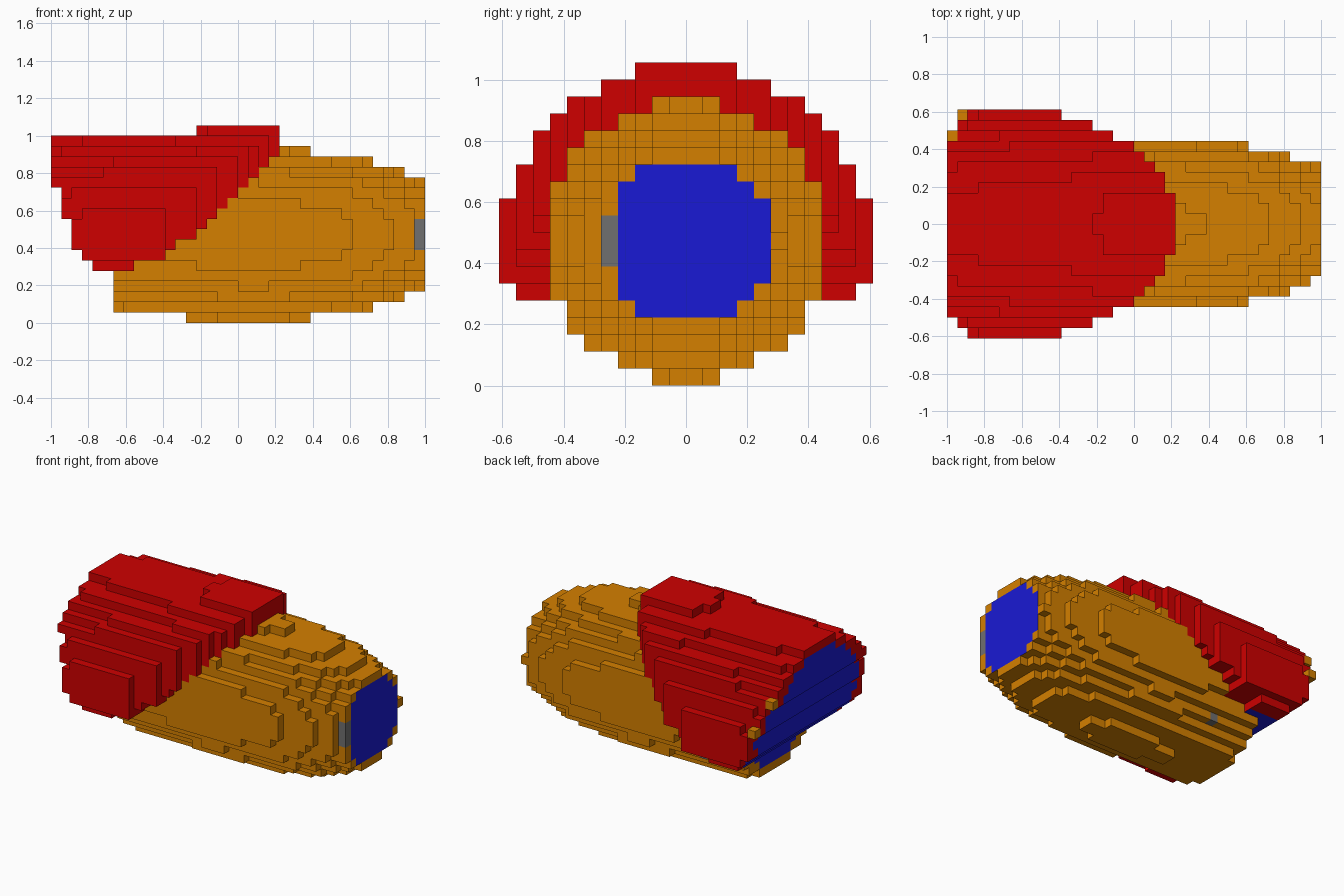
import bpy, bmesh
from math import hypot

cube = bpy.data.objects.get("Cube")
if cube:
    bpy.data.objects.remove(cube)

U = 1 / 18                      # block size
NX, NY, NZ = 36, 22, 19
MID = 0.472                     # height of the body axis


def material(name, rgb):
    m = bpy.data.materials.new(name)
    m.use_nodes = True
    m.diffuse_color = (*rgb, 1)
    m.node_tree.nodes["Principled BSDF"].inputs["Base Color"].default_value = (*rgb, 1)
    return m


MATS = [material("orange", (0.66, 0.215, 0)),
        material("red", (0.62, 0, 0)),
        material("blue", (0.01, 0.01, 0.66)),
        material("gray", (0.16, 0.16, 0.16))]
ORANGE, RED, BLUE, GRAY = range(4)


def lerp(points, t):
    """Value at t on a polyline of (t, value) points."""
    if t <= points[0][0]:
        return points[0][1]
    for (t0, v0), (t1, v1) in zip(points, points[1:]):
        if t <= t1:
            return v0 + (v1 - v0) * (t - t0) / (t1 - t0)
    return points[-1][1]


# Hood half width and half height along x, and its front edge by |y|
HOOD_WIDTH = [(-1, .56), (-.86, .59), (-.8, .605)]
HOOD_HEIGHT = [(-1, .512), (-.92, .524), (-.6, .541), (-.2, .554), (-.16, .579)]
HOOD_FRONT = [(.139, .22), (.194, .165), (.25, .165), (.306, .11), (.361, .055),
              (.417, 0), (.472, -.11), (.528, -.22), (.583, -.4)]
# Slanted wide end, by height
BACK_CUT = [(.25, -.667), (.306, -.78), (.361, -.833), (.4, -.889), (.53, -.889),
            (.58, -.944), (.69, -.944), (.75, -1)]


def center(i, j, k):
    return (i + .5) * U - 1, (j + .5 - NY / 2) * U, (k + .5) * U


def body_radius(x):
    return .456 - .16 * x ** 3 if x > 0 else .456 + .036 * x


def hood_distance(x, y, z):
    return hypot(y / lerp(HOOD_WIDTH, x), (z - MID) / lerp(HOOD_HEIGHT, x))


def in_hood(x, y, z):
    dip = .16 if z < .33 else .06 if z < .45 else 0
    front = min(z - .70 - dip, lerp(HOOD_FRONT, abs(y)))
    return z > .28 and x < front and hood_distance(x, y, z) < 1


# Sort the blocks into the body and the hood
body, hood = {}, {}
for i in range(NX):
    for j in range(NY):
        for k in range(NZ):
            x, y, z = center(i, j, k)
            if x < lerp(BACK_CUT, z):
                continue
            if in_hood(x, y, z):
                hood[i, j, k] = RED
            elif hypot(y, z - MID) < body_radius(x):
                body[i, j, k] = ORANGE

# Gray blocks on the rim of the narrow end and low on the back side
for k in range(7, 10):
    body[NX - 1, 6, k] = GRAY
    body.pop((NX - 1, 5, k), None)
body[11, 16, 3] = GRAY

# Loose orange blocks on the rim of the wide end
for block in ((0, 19, 13), (1, 21, 10)):
    hood.pop(block, None)
    body[block] = ORANGE

filled = set(body) | set(hood)


def face_color(block, axis, sign, base):
    """Blue caps inside the rim at both ends."""
    x, y, z = center(*block)
    r = hypot(y, z - MID)
    if base == GRAY:
        return base
    if axis == 0 and sign > 0 and block[0] == NX - 1 and r < .276 and y > -.23:
        return BLUE
    if sign < 0 and axis in (0, 2) and x < -.55:
        if base == RED and hood_distance(x, y, z) < .9 and (axis == 0 or abs(y) < .42):
            return BLUE
        if base == ORANGE and axis == 0 and r < body_radius(x) - .06:
            return BLUE
    return base


def build(name, blocks):
    """Mesh the outside faces of a set of blocks."""
    bm = bmesh.new()
    corners = {}

    def vert(p):
        if p not in corners:
            corners[p] = bm.verts.new((p[0] * U - 1, (p[1] - NY / 2) * U, p[2] * U))
        return corners[p]

    for block, base in blocks.items():
        for axis in range(3):
            for sign in (-1, 1):
                beside = list(block)
                beside[axis] += sign
                if tuple(beside) in filled:
                    continue
                u, v = (axis + 1) % 3, (axis + 2) % 3
                ring = []
                for du, dv in ((0, 0), (1, 0), (1, 1), (0, 1)):
                    p = list(block)
                    p[axis] += sign > 0
                    p[u] += du
                    p[v] += dv
                    ring.append(vert(tuple(p)))
                face = bm.faces.new(ring if sign > 0 else ring[::-1])
                face.material_index = face_color(block, axis, sign, base)
    mesh = bpy.data.meshes.new(name)
    bm.to_mesh(mesh)
    bm.free()
    for m in MATS:
        mesh.materials.append(m)
    obj = bpy.data.objects.new(name, mesh)
    bpy.context.collection.objects.link(obj)


build("body", body)
build("hood", hood)
